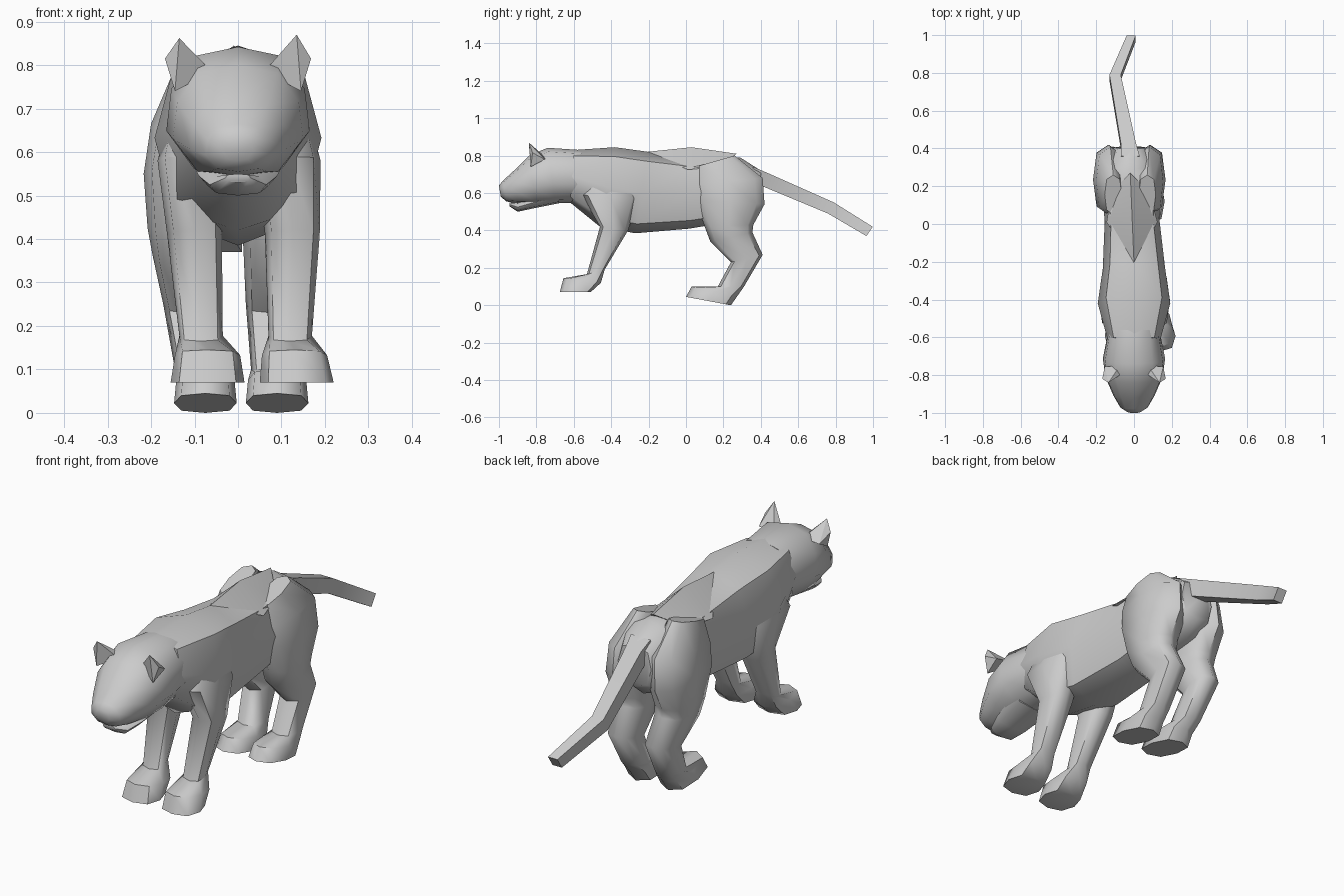
import bpy, bmesh, math
from mathutils import Vector

D = 0.77
OCT = [(0, -1), (D, -D), (1, 0), (D, D), (0, 1), (-D, D), (-1, 0), (-D, -D)]
HEAD = [(0, -1), (.62, -.88), (1, -.3), (.93, .35), (.6, .86), (0, 1),
        (-.6, .86), (-.93, .35), (-1, -.3), (-.62, -.88)]
SQUARE = [(-1, -1), (1, -1), (1, 1), (-1, 1)]
parts = []


def finish(name, bm, angle):
    bmesh.ops.recalc_face_normals(bm, faces=bm.faces)
    me = bpy.data.meshes.new(name)
    bm.to_mesh(me)
    bm.free()
    ob = bpy.data.objects.new(name, me)
    bpy.context.collection.objects.link(ob)
    parts.append((ob, angle))


def loft(name, rings, profile=OCT, angle=55):
    """Each ring: centre x, first (y, z), second (y, z), half width."""
    bm = bmesh.new()
    loops = []
    for cx, y1, z1, y2, z2, hw in rings:
        c = Vector((cx, (y1 + y2) / 2, (z1 + z2) / 2))
        v = Vector((0, (y2 - y1) / 2, (z2 - z1) / 2))
        loops.append([bm.verts.new(c + Vector((hw * p, 0, 0)) + v * q) for p, q in profile])
    n = len(profile)
    for a, b in zip(loops, loops[1:]):
        for i in range(n):
            j = (i + 1) % n
            bm.faces.new((a[i], a[j], b[j], b[i]))
    bm.faces.new(loops[0])
    bm.faces.new(loops[-1])
    finish(name, bm, angle)


def hull(name, pts):
    bm = bmesh.new()
    for p in pts:
        bm.verts.new(p)
    bmesh.ops.convex_hull(bm, input=bm.verts)
    finish(name, bm, 25)


# Torso
loft("torso", [
    (0, -.62, .55, -.60, .83, .14),
    (0, -.46, .42, -.38, .845, .192),
    (0, -.27, .385, -.20, .82, .165),
    (-.01, .02, .41, .02, .785, .145),
    (-.02, .20, .44, .20, .79, .155),
    (-.02, .34, .47, .29, .79, .14),
    (-.02, .41, .53, .40, .72, .085)])

# Raised back ridge
hull("back_ridge", [(0, -.21, .82), (-.145, .01, .725), (.125, .01, .725), (-.12, .17, .74),
                    (.08, .17, .74), (-.02, .27, .81), (-.01, .03, .845)])

# Head and jaw
loft("head", [
    (0, -.56, .55, -.56, .83, .135),
    (0, -.70, .545, -.74, .842, .165),
    (0, -.80, .54, -.84, .80, .15),
    (0, -.90, .545, -.92, .72, .11),
    (0, -.96, .555, -.98, .665, .075),
    (0, -.99, .58, -1.0, .64, .035)], HEAD)
loft("lower_jaw", [
    (0, -.68, .545, -.68, .62, .11),
    (0, -.83, .515, -.83, .575, .09),
    (0, -.90, .50, -.90, .55, .065),
    (0, -.945, .53, -.945, .55, .03)])

# Ears
for s, side, dz in ((-1, "left", -.008), (1, "right", 0)):
    hull("ear_" + side, [(s * .06, -.79, .785), (s * .135, -.84, .87 + dz), (s * .168, -.82, .815),
                         (s * .145, -.83, .74), (s * .155, -.755, .78), (s * .075, -.75, .79)])

# Front legs: side outline shared, centre x and width per ring
FRONT = [(-.44, .77, -.29, .77, .04), (-.56, .59, -.25, .57, .072),
         (-.46, .42, -.31, .40, .063), (-.53, .165, -.435, .19, .05),
         (-.655, .145, -.455, .12, .075), (-.675, .07, -.51, .07, .085)]
# Hind legs
HIND = [(.05, .74, .26, .80, .045), (.04, .65, .41, .68, .075), (.05, .56, .42, .54, .082),
        (.10, .42, .36, .43, .078), (.13, .34, .355, .39, .072),
        (.24, .23, .41, .27, .062), (.17, .10, .31, .10, .055),
        (.03, .10, .275, .05, .067), (0, .045, .24, 0, .072)]
LEGS = [("front_leg_left", FRONT, (-.10, -.113, -.10, -.085, -.07, -.07)),
        ("front_leg_right", FRONT, (.10, .118, .125, .12, .13, .135)),
        ("hind_leg_left", HIND, (-.11, -.125, -.135, -.13, -.125, -.11, -.09, -.075, -.075)),
        ("hind_leg_right", HIND, (.07, .08, .085, .088, .085, .08, .085, .09, .09))]
for name, outline, centres in LEGS:
    loft(name, [(cx, *r) for cx, r in zip(centres, outline)])

# Tail
loft("tail", [
    (-.02, .34, .66, .36, .74, .05),
    (-.03, .40, .64, .43, .71, .04),
    (-.10, .76, .49, .79, .55, .03),
    (-.015, .965, .37, .998, .42, .024)], SQUARE, 30)

# Smooth shading with sharp creases
for ob, angle in parts:
    bpy.ops.object.select_all(action='DESELECT')
    ob.select_set(True)
    bpy.context.view_layer.objects.active = ob
    bpy.ops.object.shade_smooth_by_angle(angle=math.radians(angle))
